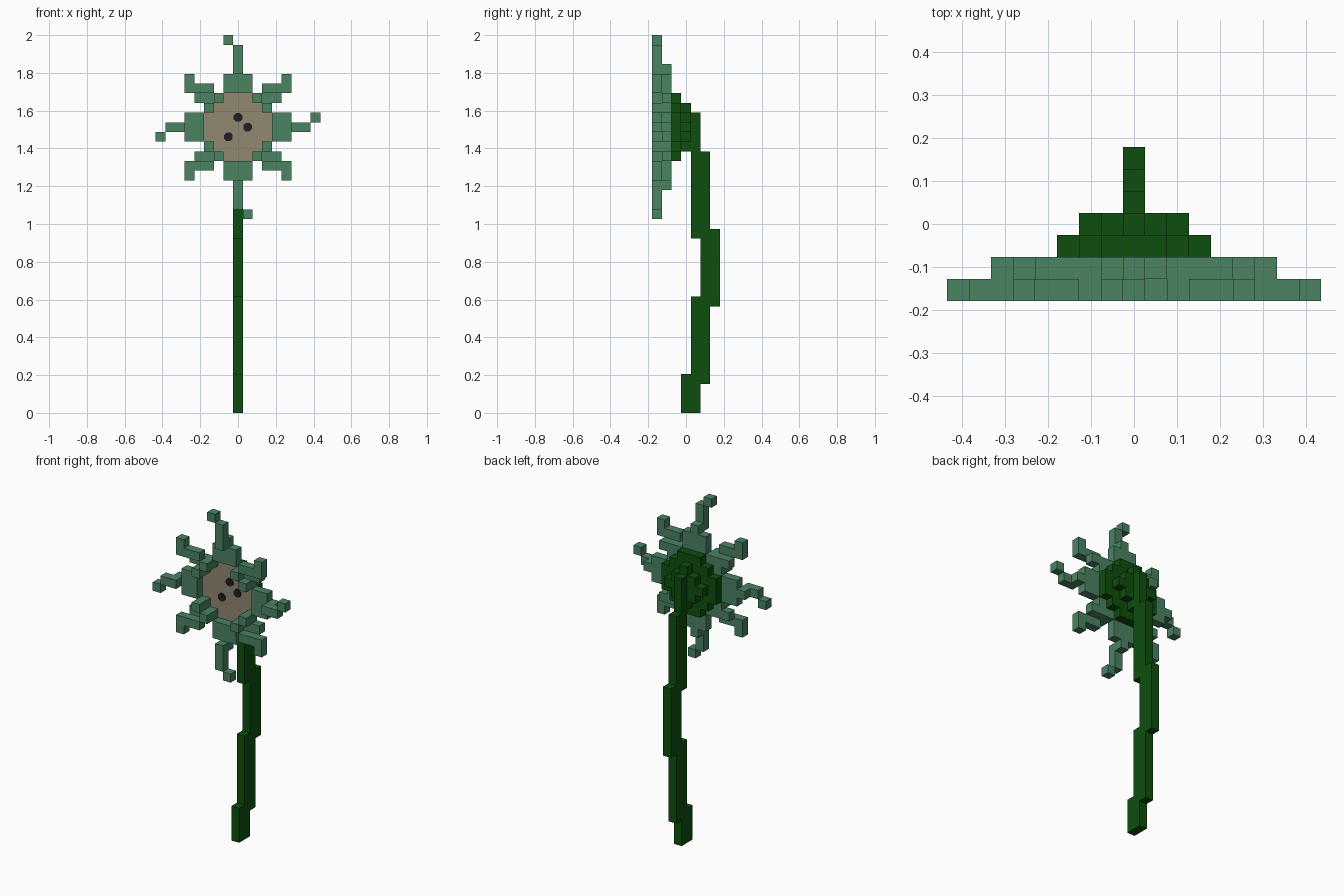
import bpy, bmesh, math
from mathutils import Matrix, Vector

cube = bpy.data.objects.get("Cube")
if cube:
    bpy.data.objects.remove(cube, do_unlink=True)

U = 2 / 39      # size of one block
MID = 29        # block row at the flower's centre


def material(name, rgb):
    m = bpy.data.materials.new(name)
    m.use_nodes = True
    m.diffuse_color = (*rgb, 1)
    bsdf = m.node_tree.nodes["Principled BSDF"]
    bsdf.inputs["Base Color"].default_value = (*rgb, 1)
    bsdf.inputs["Roughness"].default_value = 0.9
    return m


PETAL = material("petal green", (0.069, 0.227, 0.124))
STEM = material("stem green", (0.004, 0.076, 0.004))
FACE = material("seed tan", (0.283, 0.246, 0.165))
SPOT = material("spot black", (0.013, 0.013, 0.017))


def finish(name, bm, mats):
    mesh = bpy.data.meshes.new(name)
    bm.to_mesh(mesh)
    bm.free()
    for m in mats:
        mesh.materials.append(m)
    ob = bpy.data.objects.new(name, mesh)
    bpy.context.collection.objects.link(ob)
    return ob


def block(xs, layer, rows):
    """Blocks in an inclusive x range and row range on one depth layer."""
    return {(x, layer, r) for x in range(xs[0], xs[1] + 1)
            for r in range(rows[0], rows[1] + 1)}


def blocks_object(name, cells, mats, front_layer=None):
    """Outer skin of a set of blocks; one layer's front may use material 1."""
    bm = bmesh.new()
    for c in cells:
        centre = Vector((c[0], c[1] - 3, c[2] + 0.5)) * U
        for axis in range(3):
            for s in (-1, 1):
                near = list(c)
                near[axis] += s
                if tuple(near) in cells:
                    continue
                n, a, b = Vector(), Vector(), Vector()
                n[axis], a[(axis + 1) % 3], b[(axis + 2) % 3] = s, 1, s
                corners = (-a - b, a - b, a + b, b - a)
                f = bm.faces.new([bm.verts.new(centre + (n + k) * U / 2) for k in corners])
                if c[1] == front_layer and axis == 1 and s == -1:
                    f.material_index = 1
    bmesh.ops.remove_doubles(bm, verts=bm.verts, dist=U / 50)
    bmesh.ops.dissolve_limit(bm, angle_limit=0.01, verts=bm.verts, edges=bm.edges,
                             delimit={'MATERIAL'})
    return finish(name, bm, mats)


# Stem: overlapping columns that bow backward
stem = (block((0, 0), 3, (0, 3)) | block((0, 0), 4, (0, 11))
        | block((0, 0), 5, (3, 26)) | block((0, 0), 6, (11, 18))
        | block((0, 0), 4, (18, 30)))
blocks_object("stem", stem, [STEM])

# Flower head: round plate with tan front, stepped cap behind
head = set()
for x in range(-3, 4):
    for r in range(-3, 4):
        if abs(x) + abs(r) <= 4:
            head.add((x, 2, MID + r))
        if abs(x) + abs(r) <= 2:
            head.add((x, 3, MID + r))
blocks_object("flower_head", head, [STEM, FACE], front_layer=2)

# Upright and sideways petals, each with a crooked tip
for s, v, h in ((1, "top", "left"), (-1, "bottom", "right")):
    tall = {(0, 1, 6), (-s, 0, 9 * s)}
    tall = {(x, 1, s * r) for x in (-1, 0, 1) for r in (4, 5)}
    tall |= {(0, 1, 6 * s), (-s, 0, 9 * s)} | {(0, 0, s * r) for r in (6, 7, 8)}
    wide = {(s * x, 1, r) for x in (4, 5) for r in (-1, 0, 1)}
    wide |= {(6 * s, 1, 0), (8 * s, 0, s)} | {(s * x, 0, 0) for x in (6, 7)}
    for side, cells in ((v, tall), (h, wide)):
        blocks_object(side + "_petal", {(x, y, MID + r) for x, y, r in cells}, [PETAL])

# Diagonal petals, mirrored to the four corners
corner = {(2, 0, 3), (3, 0, 2), (2, 1, 3), (3, 1, 2), (3, 1, 3), (4, 1, 3),
          (3, 0, 4), (4, 0, 4), (5, 0, 4), (5, 0, 5)}
for sx, h in ((1, "left"), (-1, "right")):
    for sz, v in ((1, "upper"), (-1, "lower")):
        cells = {(sx * x, y, MID + sz * r) for x, y, r in corner}
        blocks_object(f"{v}_{h}_petal", cells, [PETAL])

# Dark spots on the face
for i, (x, r) in enumerate(((0, 1), (1, 0), (-1, -1))):
    bm = bmesh.new()
    place = (Matrix.Translation((x * U, -1.5 * U - 0.003, (MID + 0.5 + r) * U))
             @ Matrix.Rotation(math.pi / 2, 4, 'X') @ Matrix.Rotation(math.pi / 8, 4, 'Z'))
    bmesh.ops.create_cone(bm, cap_ends=True, segments=8, radius1=U * 0.48,
                          radius2=U * 0.48, depth=0.006, matrix=place)
    finish(f"spot_{i + 1}", bm, [SPOT])
